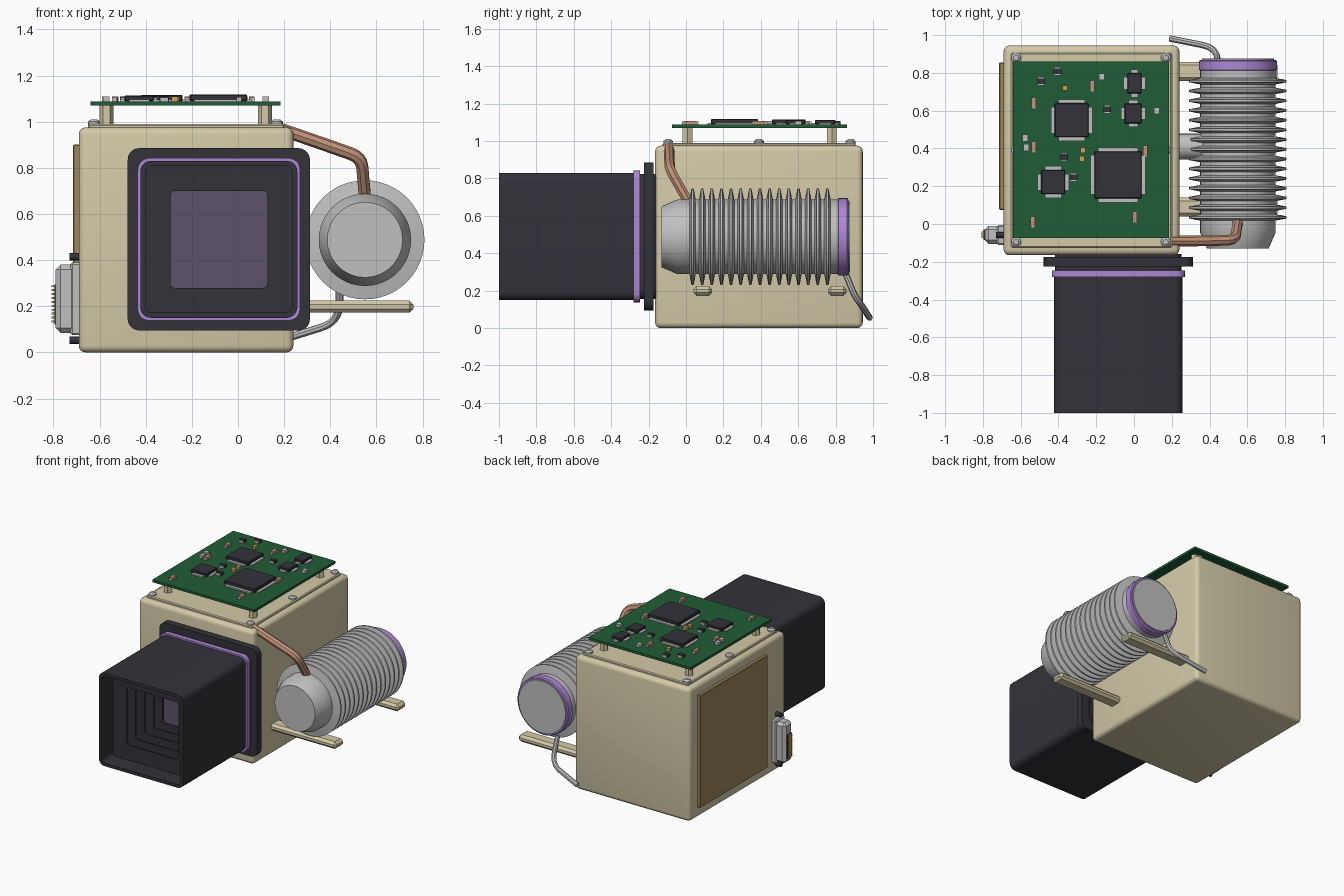
import bpy, bmesh, math
from mathutils import Vector, Matrix

if "Cube" in bpy.data.objects:
    bpy.data.objects.remove(bpy.data.objects["Cube"])


def material(name, r, g, b):
    rgb = [((c / 255 + 0.055) / 1.055) ** 2.4 for c in (r, g, b)] + [1]
    m = bpy.data.materials.new(name)
    m.use_nodes = True
    m.diffuse_color = rgb
    m.node_tree.nodes["Principled BSDF"].inputs["Base Color"].default_value = rgb
    return m


beige = material("beige paint", 212, 202, 168)
dark = material("dark plastic", 50, 50, 57)
purple = material("purple anodised", 172, 135, 212)
green = material("board green", 31, 92, 54)
silver = material("silver metal", 192, 192, 192)
copper = material("copper", 196, 148, 122)
brown = material("brown panel", 158, 136, 90)
glass = material("window violet", 93, 82, 106)
gold = material("gold contact", 205, 165, 90)


def finish(name, bm, mat):
    bmesh.ops.recalc_face_normals(bm, faces=bm.faces)
    me = bpy.data.meshes.new(name)
    bm.to_mesh(me)
    bm.free()
    ob = bpy.data.objects.new(name, me)
    bpy.context.collection.objects.link(ob)
    me.materials.append(mat)
    smooth(ob)
    return ob


def smooth(ob):
    bpy.ops.object.select_all(action="DESELECT")
    ob.select_set(True)
    bpy.context.view_layer.objects.active = ob
    bpy.ops.object.shade_smooth_by_angle(angle=math.radians(35))


def block(name, x, y, z, mat, bevel=0, segments=1):
    """Box given by its (low, high) range on each axis."""
    bm = bmesh.new()
    bmesh.ops.create_cube(bm, size=1)
    for v in bm.verts:
        v.co = [(a + b) / 2 + c * (b - a) for (a, b), c in zip((x, y, z), v.co)]
    if bevel:
        bmesh.ops.bevel(bm, geom=bm.edges[:], offset=bevel, segments=segments,
                        affect="EDGES", profile=0.5)
    return finish(name, bm, mat)


def lathe(name, profile, mat, loc, axis, sides=48):
    """Turn (position along axis, radius) pairs around an axis."""
    bm = bmesh.new()
    turn = Vector((0, 0, 1)).rotation_difference(Vector(axis)).to_matrix()
    rings = []
    for h, r in profile:
        ring = []
        for i in range(sides):
            a = math.tau * i / sides
            p = Vector((r * math.cos(a), r * math.sin(a), h))
            ring.append(bm.verts.new(turn @ p + Vector(loc)))
        rings.append(ring)
    skin(bm, rings)
    bm.faces.new(rings[0])
    bm.faces.new(rings[-1])
    return finish(name, bm, mat)


def skin(bm, rings):
    for a, b in zip(rings, rings[1:]):
        n = len(a)
        for i in range(n):
            bm.faces.new((a[i], a[(i + 1) % n], b[(i + 1) % n], b[i]))


LENS_X, LENS_Z = -0.083, 0.49


def frame(name, y0, y1, half, radius, mat, hole=None, hole_radius=0.02):
    """Rounded square around the lens axis, solid or with a hole."""
    bm = bmesh.new()

    def loop(y, h, r):
        ring = []
        for corner in range(4):
            for step in range(6):
                a = math.pi / 2 * (corner + step / 5)
                mid = math.pi / 2 * (corner + 0.5)
                cx = math.copysign(h - r, math.cos(mid))
                cz = math.copysign(h - r, math.sin(mid))
                ring.append(bm.verts.new((LENS_X + cx + r * math.cos(a), y,
                                          LENS_Z + cz + r * math.sin(a))))
        return ring

    front, back = loop(y0, half, radius), loop(y1, half, radius)
    if hole:
        inner_back, inner_front = loop(y1, hole, hole_radius), loop(y0, hole, hole_radius)
        skin(bm, [front, back, inner_back, inner_front, front])
    else:
        skin(bm, [front, back])
        bm.faces.new(front)
        bm.faces.new(back)
    return finish(name, bm, mat)


def tube(name, points, radius, mat):
    """Bent pipe with rounded corners."""
    pts = [Vector(p) for p in points]
    path = [pts[0]]
    for a, b, c in zip(pts, pts[1:], pts[2:]):
        start = b + (a - b).normalized() * min(0.05, (a - b).length * 0.45)
        end = b + (c - b).normalized() * min(0.05, (c - b).length * 0.45)
        for i in range(5):
            t = i / 4
            path.append(start * (1 - t) ** 2 + b * 2 * t * (1 - t) + end * t * t)
    path.append(pts[-1])
    cu = bpy.data.curves.new(name, "CURVE")
    cu.dimensions = "3D"
    cu.bevel_depth, cu.bevel_resolution, cu.use_fill_caps = radius, 2, True
    sp = cu.splines.new("POLY")
    sp.points.add(len(path) - 1)
    for q, p in zip(sp.points, path):
        q.co = (*p, 1)
    ob = bpy.data.objects.new(name, cu)
    bpy.context.collection.objects.link(ob)
    cu.materials.append(mat)
    bpy.ops.object.select_all(action="DESELECT")
    ob.select_set(True)
    bpy.context.view_layer.objects.active = ob
    bpy.ops.object.convert(target="MESH")
    smooth(bpy.context.view_layer.objects.active)


# Housing, lid and side panel
block("housing", (-0.69, 0.24), (-0.165, 0.945), (0, 0.975), beige, 0.03, 4)
block("lid", (-0.65, 0.2), (-0.125, 0.905), (0.96, 0.99), beige, 0.006)
block("side_panel", (-0.714, -0.68), (0.075, 0.855), (0.08, 0.9), brown, 0.004)

# Lens hood with inner baffles and window
frame("flange", -0.225, -0.175, 0.395, 0.05, dark)
frame("flange_neck", -0.25, -0.16, 0.335, 0.05, dark)
frame("purple_band", -0.28, -0.245, 0.352, 0.05, purple)
frame("hood", -1, -0.25, 0.34, 0.045, dark, 0.318, 0.03)
for i in range(5):
    y = -0.87 + 0.105 * i
    frame(f"baffle_{i + 1}", y, y + 0.012, 0.325, 0.03, dark, 0.21)
frame("window", -0.34, -0.33, 0.325, 0.03, glass)

# Finned cooler, turned around the y axis
body = [(-0.13, 0.163), (-0.045, 0.2)]
for i in range(15):
    y = 0.035 + 0.0515 * i
    body += [(y - 0.017, 0.2), (y - 0.006, 0.258), (y + 0.006, 0.258), (y + 0.017, 0.2)]
body += [(0.82, 0.2)]
COOLER = (0.55, 0, 0.488)
lathe("cooler_body", body, silver, COOLER, (0, 1, 0))
lathe("cooler_ring", [(0.812, 0.2), (0.816, 0.207), (0.862, 0.207), (0.868, 0.2)],
      purple, COOLER, (0, 1, 0))
lathe("cooler_end_cap", [(0.85, 0.19), (0.876, 0.19)], silver, COOLER, (0, 1, 0))
lathe("cooler_neck", [(0, 0.068), (0.16, 0.068)], silver, (0.22, 0.41, 0.488), (1, 0, 0))
for label, y in (("front", 0.09), ("rear", 0.808)):
    block(label + "_bracket", (0.2, 0.76), (y - 0.05, y + 0.05), (0.172, 0.224), beige, 0.017)

# Pipe and cable
tube("copper_pipe", [(0.19, -0.09, 0.965), (0.35, -0.09, 0.91), (0.535, -0.085, 0.845),
                     (0.55, 0.015, 0.67)], 0.028, copper)
tube("cable", [(0.44, 0.85, 0.3), (0.44, 0.9, 0.175), (0.40, 0.94, 0.12),
               (0.19, 0.982, 0.055)], 0.017, silver)

# Side connector
block("connector_flange", (-0.725, -0.68), (-0.11, -0.005), (0.075, 0.39), silver, 0.008)
block("connector_shell", (-0.79, -0.7), (-0.105, -0.01), (0.085, 0.38), silver, 0.02)
block("connector_socket", (-0.796, -0.78), (-0.085, -0.03), (0.12, 0.295), dark)
for i in range(10):
    z = 0.13 + 0.017 * i
    block(f"connector_pin_{i + 1}", (-0.808, -0.79), (-0.075, -0.04), (z, z + 0.008), gold)
for label, z in (("lower", 0.052), ("upper", 0.415)):
    lathe(label + "_connector_nut", [(0, 0.016), (0.05, 0.016)], dark,
          (-0.73, -0.058, z), (1, 0, 0), 12)

# Circuit board on standoffs, lid screws
block("circuit_board", (-0.64, 0.185), (-0.075, 0.86), (1.07, 1.088), green)
for x in (-0.57, 0.117):
    for y in (0.008, 0.78):
        lathe("standoff", [(0.98, 0.03), (1.075, 0.03)], beige, (x, y, 0), (0, 0, 1), 6)
for x in (-0.624, 0.168):
    for y in (-0.095, 0.39, 0.88):
        lathe("lid_screw", [(0.985, 0.026), (1.0, 0.026), (1.01, 0.014)], silver,
              (x, y, 0), (0, 0, 1), 16)

# Chips with rows of legs: centre and half sizes
for i, (x, y, hx, hy, h) in enumerate((
        (-0.085, 0.26, 0.125, 0.125, 1.118), (-0.33, 0.55, 0.09, 0.09, 1.116),
        (-0.428, 0.222, 0.064, 0.064, 1.113), (-0.005, 0.585, 0.045, 0.052, 1.113),
        (0.003, 0.745, 0.038, 0.054, 1.113))):
    block(f"chip_{i + 1}", (x - hx, x + hx), (y - hy, y + hy), (1.09, h), dark, 0.004)
    for ex, ey in ((0.02, -0.02), (-0.02, 0.02)):
        block(f"chip_{i + 1}_legs", (x - hx - ex, x + hx + ex), (y - hy - ey, y + hy + ey),
              (1.086, 1.097), silver)

# Small board parts: resistors, capacitors and contacts
small = {
    "resistor": (copper, 0.012, 0.024, [(-0.53, 0.64), (-0.53, 0.407), (-0.535, 0.01),
                                       (0.005, 0.035), (-0.22, 0.73), (0.06, 0.385)]),
    "capacitor": (dark, 0.02, 0.015, [(-0.37, 0.355), (-0.492, 0.755), (-0.405, 0.808),
                                      (-0.142, 0.608), (-0.32, 0.247)]),
    "contact": (gold, 0.014, 0.014, [(-0.275, 0.345), (-0.365, 0.72), (-0.27, 0.39)]),
    "crystal": (silver, 0.014, 0.018, [(-0.57, 0.405), (-0.575, 0.455), (-0.17, 0.78),
                                       (0.12, 0.6)]),
}
for kind, (mat, hx, hy, spots) in small.items():
    for x, y in spots:
        block(kind, (x - hx, x + hx), (y - hy, y + hy), (1.085, 1.108), mat)
        if kind in ("resistor", "capacitor"):
            block(kind + "_ends", (x - hx * 0.9, x + hx * 0.9),
                  (y - hy - 0.007, y + hy + 0.007), (1.085, 1.104), silver)
